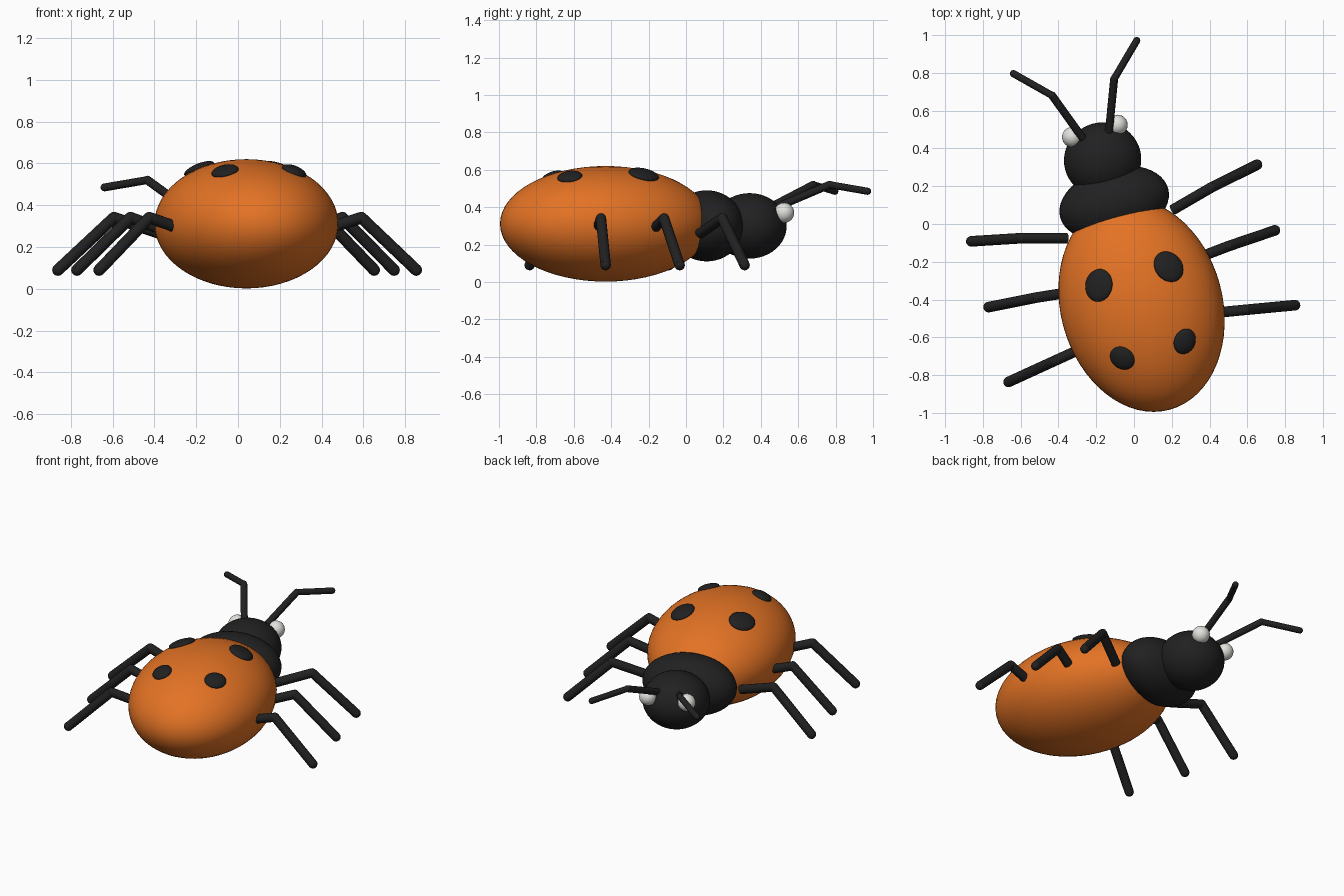
import bpy
import bmesh
from math import radians
from mathutils import Matrix, Vector

if "Cube" in bpy.data.objects:
    bpy.data.objects.remove(bpy.data.objects["Cube"], do_unlink=True)


def make_material(name, color):
    mat = bpy.data.materials.new(name)
    mat.use_nodes = True
    mat.diffuse_color = (*color, 1)
    mat.node_tree.nodes["Principled BSDF"].inputs["Base Color"].default_value = (*color, 1)
    return mat


orange = make_material("shell orange", (0.77, 0.17, 0.018))
black = make_material("matte black", (0.015, 0.015, 0.016))
white = make_material("eye white", (0.75, 0.75, 0.72))

# The beetle is laid out along its own axis, then turned and placed
PLACE = Matrix.Translation((0.04, -0.43, 0)) @ Matrix.Rotation(radians(15), 4, "Z")
SIDES = (("left", 1), ("right", -1))


def finish(name, bm, mat):
    bm.transform(PLACE)
    bmesh.ops.recalc_face_normals(bm, faces=bm.faces)
    mesh = bpy.data.meshes.new(name)
    bm.to_mesh(mesh)
    bm.free()
    mesh.materials.append(mat)
    obj = bpy.data.objects.new(name, mesh)
    bpy.context.collection.objects.link(obj)
    bpy.ops.object.select_all(action="DESELECT")
    bpy.context.view_layer.objects.active = obj
    obj.select_set(True)
    bpy.ops.object.shade_smooth_by_angle(angle=radians(40))
    return obj


def ellipsoid(name, center, radii, mat, turn=Matrix(), segments=48):
    bm = bmesh.new()
    matrix = Matrix.Translation(center) @ turn @ Matrix.Diagonal((*radii, 1))
    bmesh.ops.create_uvsphere(bm, u_segments=segments, v_segments=segments // 2,
                              radius=1, matrix=matrix)
    return finish(name, bm, mat)


def limb(name, points, radii):
    """Round rods joined by ball joints, with a flat root and a round tip."""
    bm = bmesh.new()
    for start, end, radius in zip(points, points[1:], radii):
        a, b = Vector(start), Vector(end)
        turn = (b - a).to_track_quat("Z", "Y").to_matrix().to_4x4()
        bmesh.ops.create_cone(bm, cap_ends=True, segments=16, radius1=radius, radius2=radius,
                              depth=(b - a).length,
                              matrix=Matrix.Translation((a + b) / 2) @ turn)
        bmesh.ops.create_uvsphere(bm, u_segments=16, v_segments=8, radius=radius,
                                  matrix=Matrix.Translation(b))
    return finish(name, bm, black)


# Body
SHELL_CENTER = Vector((0, 0, 0.311))
SHELL = Vector((0.429, 0.573, 0.309))
ellipsoid("shell", SHELL_CENTER, SHELL, orange, segments=64)
ellipsoid("thorax", (0, 0.56, 0.3), (0.296, 0.19, 0.19), black)
ellipsoid("head", (0, 0.797, 0.3), (0.205, 0.198, 0.175), black)

# Leg stations: root, knee and foot
LEGS = {
    "front": ((0.29, 0.445, 0.26), (0.52, 0.507, 0.34), (0.783, 0.56, 0.09)),
    "middle": ((0.40, 0.17, 0.295), (0.525, 0.183, 0.34), (0.785, 0.2, 0.09)),
    "rear": ((0.40, -0.145, 0.3), (0.525, -0.166, 0.34), (0.785, -0.21, 0.09)),
}
ANTENNA = ((0.07, 0.93, 0.4), (0.17, 1.195, 0.52), (0.338, 1.36, 0.485))
SPOTS = {"front": (0.191, 0.16, 0.087), "rear": (0.171, -0.244, 0.069)}

for side, s in SIDES:
    def flip(points):
        return [(s * x, y, z) for x, y, z in points]

    for station, points in LEGS.items():
        limb(f"{side}_{station}_leg", flip(points), (0.028, 0.028))
    limb(f"{side}_antenna", flip(ANTENNA), (0.021, 0.019))
    ellipsoid(f"{side}_eye", (s * 0.124, 0.955, 0.37), (0.054, 0.054, 0.054), white, segments=24)

    # Spots lie flat against the shell
    for place, (x, y, size) in SPOTS.items():
        rise = (1 - (x / SHELL.x) ** 2 - (y / SHELL.y) ** 2) ** 0.5
        offset = Vector((s * x, y, SHELL.z * rise))
        normal = Vector([o / r ** 2 for o, r in zip(offset, SHELL)]).normalized()
        across = normal.cross(Vector((0, 0, 1))).normalized()
        down = normal.cross(across)
        turn = Matrix((across, down, normal)).transposed().to_4x4()
        ellipsoid(f"{side}_{place}_spot", SHELL_CENTER + offset,
                  (size, size * 0.88, 0.025), black, turn, segments=32)
